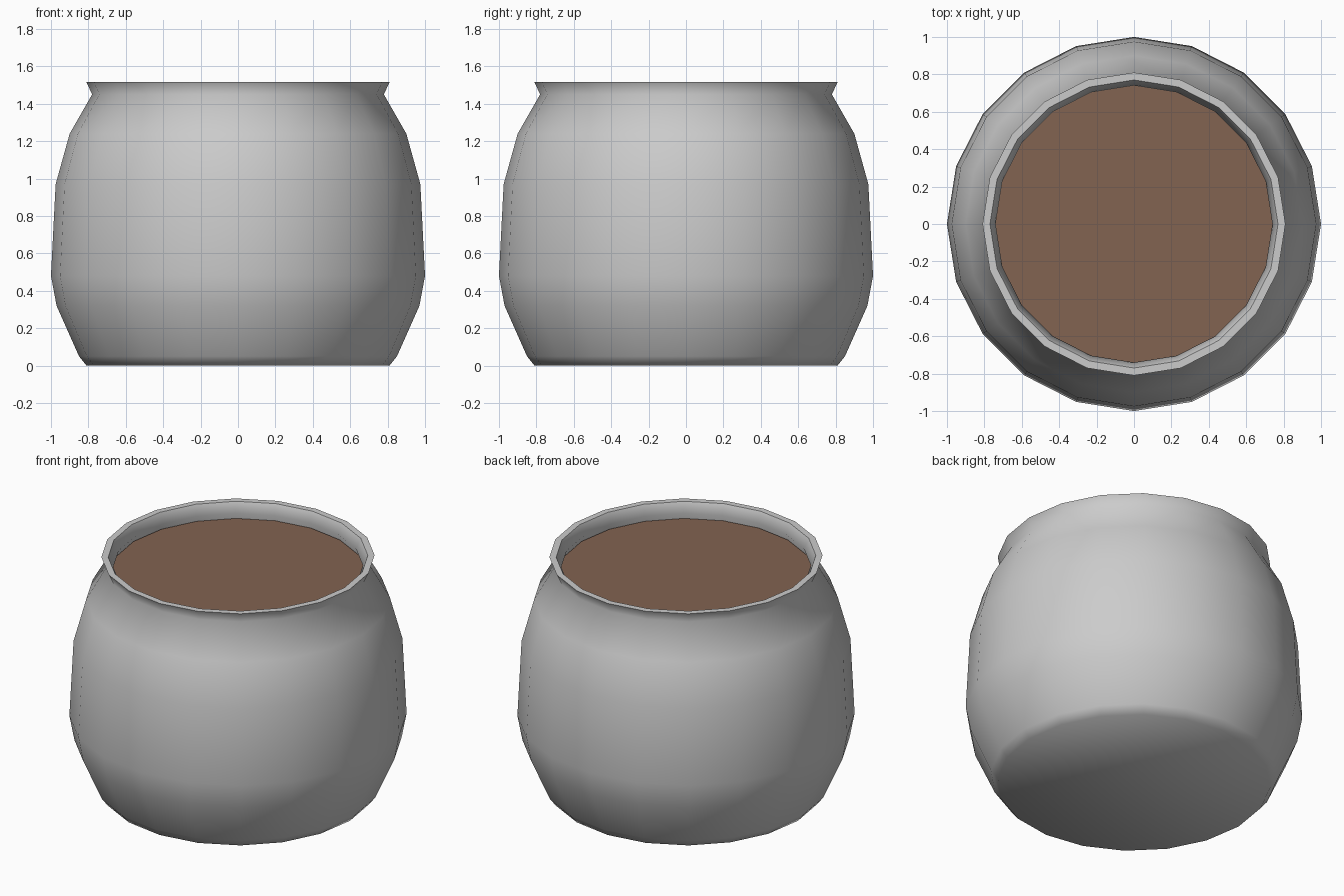
import bpy, bmesh
from math import cos, sin, tau, radians

SIDES = 20

cube = bpy.data.objects.get("Cube")
if cube:
    bpy.data.objects.remove(cube, do_unlink=True)


def material(name, rgb):
    mat = bpy.data.materials.new(name)
    mat.use_nodes = True
    mat.diffuse_color = (*rgb, 1)
    mat.node_tree.nodes["Principled BSDF"].inputs["Base Color"].default_value = (*rgb, 1)
    return mat


def lathe(name, profile, mat, cap_start=True, cap_end=True):
    """Spin a (radius, height) profile around z and cap its ends."""
    bm = bmesh.new()
    rings = [[bm.verts.new((r * cos(tau * i / SIDES), r * sin(tau * i / SIDES), z))
              for i in range(SIDES)] for r, z in profile]
    for low, high in zip(rings, rings[1:]):
        for i in range(SIDES):
            j = (i + 1) % SIDES
            bm.faces.new((low[i], low[j], high[j], high[i]))
    if cap_start:
        bm.faces.new(rings[0][::-1])
    if cap_end:
        bm.faces.new(rings[-1])
    mesh = bpy.data.meshes.new(name)
    bm.to_mesh(mesh)
    bm.free()
    mesh.materials.append(mat)
    obj = bpy.data.objects.new(name, mesh)
    bpy.context.collection.objects.link(obj)
    bpy.ops.object.select_all(action="DESELECT")
    obj.select_set(True)
    bpy.context.view_layer.objects.active = obj
    bpy.ops.object.shade_smooth_by_angle(angle=radians(62))
    return obj


grey = material("grey_clay", (0.6, 0.6, 0.6))
brown = material("brown_soil", (0.225, 0.125, 0.082))

# Pot: outside wall, flared rim, then the inside wall down to the floor
outside = [(0.81, 0), (0.85, 0.05), (0.97, 0.32), (1.0, 0.48),
           (0.975, 0.97), (0.9, 1.24), (0.78, 1.45), (0.81, 1.515)]
inside = [(0.77, 1.515), (0.74, 1.45), (0.86, 1.23), (0.935, 0.96),
          (0.95, 0.48), (0.92, 0.33), (0.81, 0.07)]
lathe("pot", outside + inside, grey)

# Soil: flat disc just below the neck
lathe("soil", [(0.75, 1.38), (0.755, 1.41)], brown)
